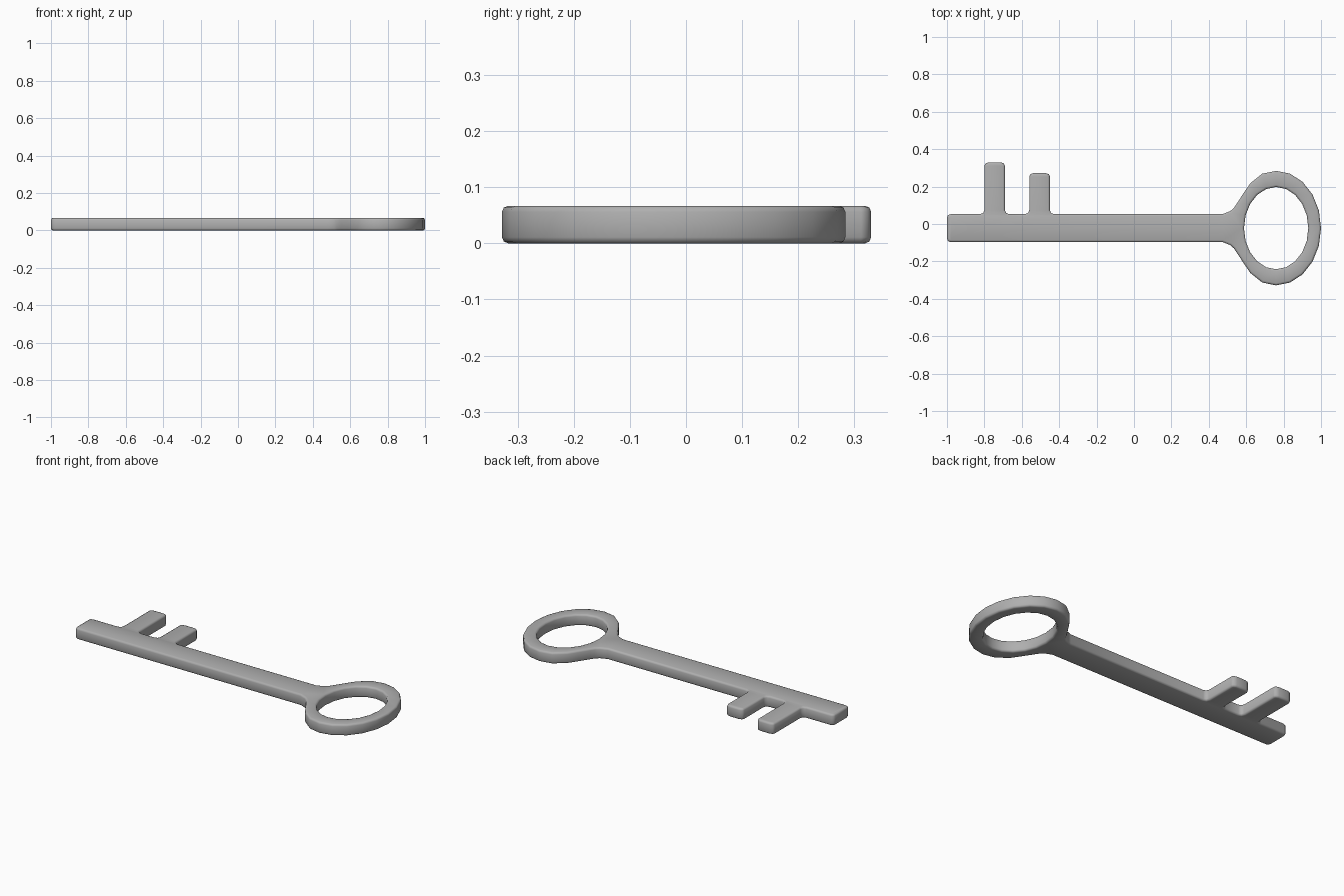
import bpy, bmesh, math

if "Cube" in bpy.data.objects:
    bpy.data.objects.remove(bpy.data.objects["Cube"])

H = 0.067              # thickness
CX, CY = 0.76, -0.022  # centre of the ring handle
TOP = 0.053            # upper edge of the shaft
C = 0.022              # size of the inner corner fillets


def ellipse(rx, ry, degrees):
    return [(CX + rx * math.cos(math.radians(a)), CY + ry * math.sin(math.radians(a)))
            for a in degrees]


def tooth(x0, x1, y):
    # one bit of the key, walked from right to left, with softened corners
    return [(x1 + C, TOP), (x1 + 0.006, TOP + 0.006), (x1, TOP + C),
            (x1, y - 0.018), (x1 - 0.006, y - 0.006), (x1 - 0.025, y),
            (x0 + 0.025, y), (x0 + 0.006, y - 0.006), (x0, y - 0.018),
            (x0, TOP + C), (x0 - 0.006, TOP + 0.006), (x0 - C, TOP)]


# Neck flare between ring and shaft, mirrored about the key axis
neck = [(0.622, 0.218), (0.588, 0.168), (0.55, 0.11), (0.535, 0.087),
        (0.515, 0.069), (0.475, TOP)]
neck_low = [(x, 2 * CY - y) for x, y in reversed(neck)]

# Outer outline: ring, neck, teeth, shaft tip
outer = ellipse(0.24, 0.306, range(-108, 109, 18)) + neck
outer += tooth(-0.56, -0.45, 0.273) + tooth(-0.80, -0.69, 0.33)
tip = [(-0.98, TOP), (-0.995, TOP - 0.006), (-1, TOP - 0.02)]
outer += tip + [(x, 2 * CY - y) for x, y in reversed(tip)] + neck_low
inner = ellipse(0.172, 0.22, range(0, 360, 18))

bm = bmesh.new()
edges = []
for loop in (outer, inner):
    vs = [bm.verts.new((x, y, 0)) for x, y in loop]
    edges += [bm.edges.new((vs[i - 1], vs[i])) for i in range(len(vs))]
bmesh.ops.triangle_fill(bm, edges=edges, use_beauty=True, normal=(0, 0, 1))

# Thicken the profile
ext = bmesh.ops.extrude_face_region(bm, geom=bm.faces[:], use_keep_orig=True)
for v in ext["geom"]:
    if isinstance(v, bmesh.types.BMVert):
        v.co.z = H
bmesh.ops.recalc_face_normals(bm, faces=bm.faces[:])
bm.normal_update()

# Round the top and bottom rims
rims = [e for e in bm.edges if len(e.link_faces) == 2
        and sum(abs(f.normal.z) > 0.9 for f in e.link_faces) == 1]
bmesh.ops.bevel(bm, geom=rims, offset=0.011, segments=2, profile=0.5,
                affect='EDGES', clamp_overlap=False)

mesh = bpy.data.meshes.new("key")
bm.to_mesh(mesh)
bm.free()
key = bpy.data.objects.new("key", mesh)
bpy.context.collection.objects.link(key)
bpy.context.view_layer.objects.active = key
key.select_set(True)
bpy.ops.object.shade_smooth_by_angle(angle=math.radians(60))

# Dark grey metal
metal = bpy.data.materials.new("dark_grey")
metal.diffuse_color = (0.43, 0.43, 0.43, 1)
metal.use_nodes = True
metal.node_tree.nodes["Principled BSDF"].inputs["Base Color"].default_value = metal.diffuse_color
mesh.materials.append(metal)
